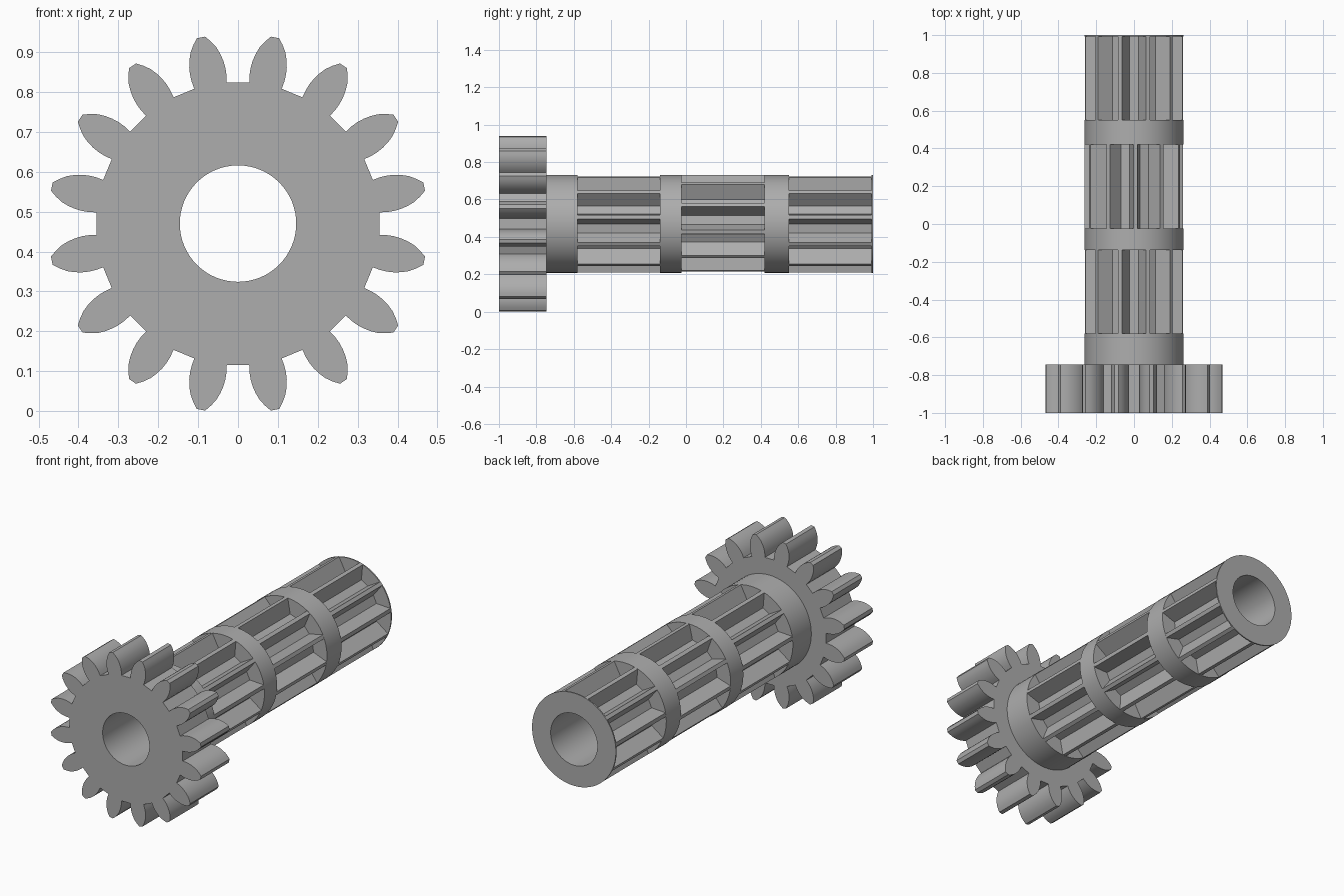
import bpy, bmesh
from math import sin, cos, pi, radians
from mathutils import Vector

cube = bpy.data.objects.get("Cube")
if cube:
    bpy.data.objects.remove(cube, do_unlink=True)

AXIS_Z = 0.47       # height of the shaft axis
BORE = 0.146        # radius of the through hole
SHAFT = 0.262       # outer radius of the shaft

grey = bpy.data.materials.new("steel_grey")
grey.use_nodes = True
COLOUR = (0.42, 0.42, 0.42, 1)
grey.diffuse_color = COLOUR
grey.node_tree.nodes["Principled BSDF"].inputs["Base Color"].default_value = COLOUR


def circle(radius, count=64):
    return [(radius * cos(2 * pi * i / count), radius * sin(2 * pi * i / count))
            for i in range(count)]


def toothed(count, first_deg, half_tooth):
    """Repeat a mirrored half tooth, given as (distance, half width), round the axis."""
    tooth = [(r, -w) for r, w in half_tooth] + [(r, w) for r, w in reversed(half_tooth)]
    points = []
    for i in range(count):
        a = radians(first_deg) + 2 * pi * i / count
        points += [(r * cos(a) - w * sin(a), r * sin(a) + w * cos(a)) for r, w in tooth]
    return points


def bored_part(name, outline, y0, y1):
    """Extrude an outline with a round bore along y."""
    bm = bmesh.new()
    edges = []
    for loop in (outline, circle(BORE)):
        verts = [bm.verts.new((x, y0, z + AXIS_Z)) for x, z in loop]
        edges += [bm.edges.new((v, verts[i - 1])) for i, v in enumerate(verts)]
    bmesh.ops.triangle_fill(bm, edges=edges, use_beauty=True, normal=Vector((0, -1, 0)))
    ext = bmesh.ops.extrude_face_region(bm, geom=bm.faces[:], use_keep_orig=True)
    moved = [g for g in ext["geom"] if isinstance(g, bmesh.types.BMVert)]
    bmesh.ops.translate(bm, verts=moved, vec=(0, y1 - y0, 0))
    bmesh.ops.recalc_face_normals(bm, faces=bm.faces[:])
    mesh = bpy.data.meshes.new(name)
    bm.to_mesh(mesh)
    bm.free()
    mesh.materials.append(grey)
    obj = bpy.data.objects.new(name, mesh)
    bpy.context.collection.objects.link(obj)
    bpy.ops.object.select_all(action="DESELECT")
    obj.select_set(True)
    bpy.context.view_layer.objects.active = obj
    bpy.ops.object.shade_smooth_by_angle(angle=radians(25))
    return obj


# Large gear at the front: leaf-shaped teeth with flat gaps
LEAF = [(0.353, 0.0415), (0.372, 0.0445), (0.390, 0.0452), (0.408, 0.0435),
        (0.426, 0.0395), (0.444, 0.033), (0.461, 0.0225), (0.476, 0.0105)]
bored_part("front_gear", toothed(16, 11.25, LEAF), -1.0, -0.745)

# Smooth collars and the thin end plate
for name, y0, y1 in (("front_collar", -0.745, -0.58), ("middle_collar", -0.138, -0.025),
                     ("rear_collar", 0.42, 0.55), ("end_plate", 0.993, 1.0)):
    bored_part(name, circle(SHAFT), y0, y1)

# Splined sections: narrow wedge ribs with flat floors between them
RIBS = 11
half_gap = pi / RIBS - 0.13
root = 0.178
RIB = [(root * cos(half_gap), root * sin(half_gap)), (0.2615, 0.0105)]
for name, phase, y0, y1 in (("front_spline", -90, -0.58, -0.138),
                            ("middle_spline", 88.5, -0.025, 0.42),
                            ("rear_spline", -90, 0.55, 0.993)):
    bored_part(name, toothed(RIBS, phase, RIB), y0, y1)
